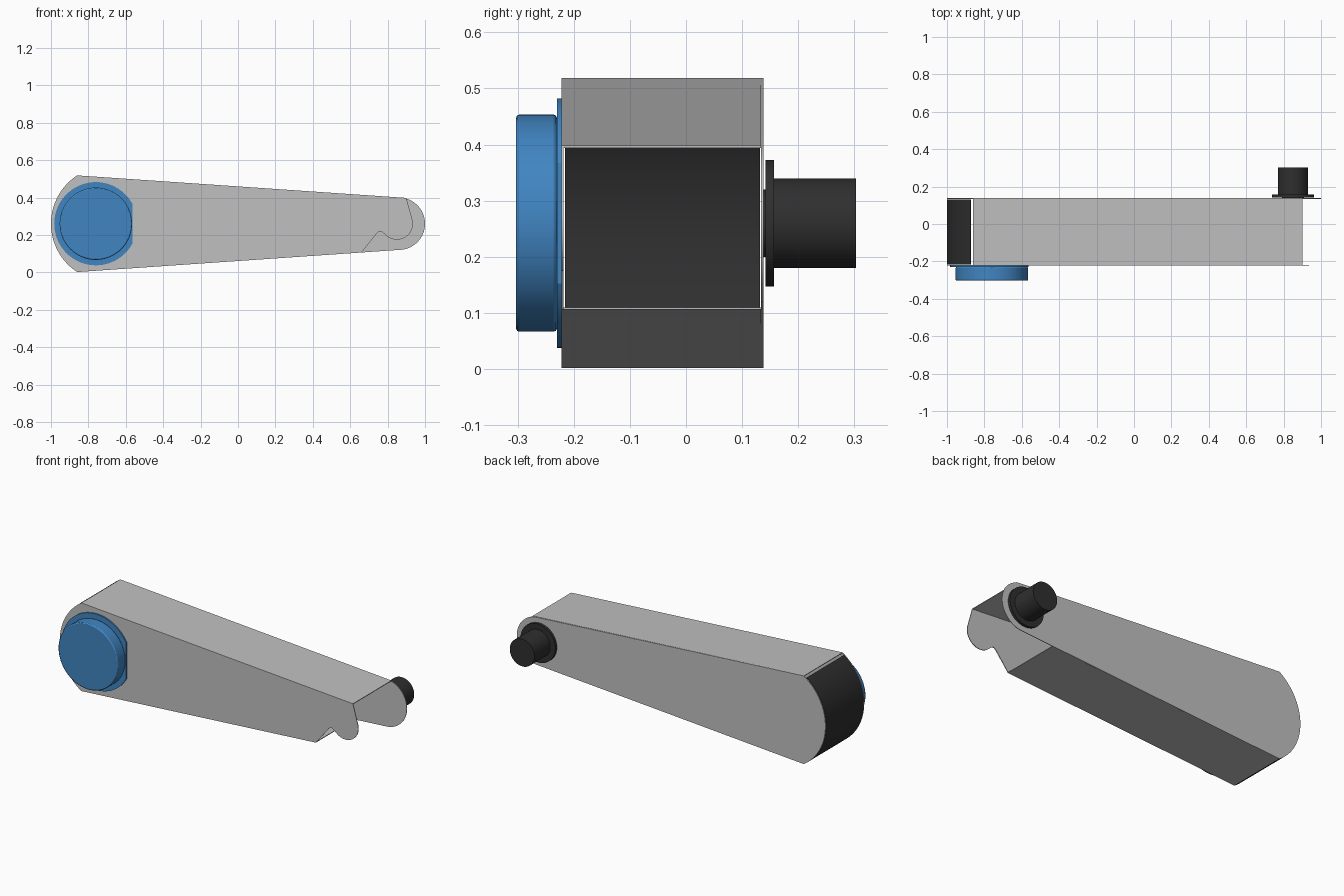
import bpy, bmesh, math

if "Cube" in bpy.data.objects:
    bpy.data.objects.remove(bpy.data.objects["Cube"])

def material(name, rgb):
    m = bpy.data.materials.new(name)
    m.diffuse_color = (*rgb, 1)
    m.use_nodes = True
    m.node_tree.nodes["Principled BSDF"].inputs["Base Color"].default_value = m.diffuse_color
    return m

GREY = material("light_grey", (0.53, 0.53, 0.53))
DARK = material("charcoal", (0.028, 0.028, 0.028))
BLUE = material("blue", (0.052, 0.235, 0.54))

def arc(cx, cz, r, a0, a1, n):
    """Points on an arc in the xz plane, angles in degrees."""
    angles = [math.radians(a0 + (a1 - a0) * i / n) for i in range(n + 1)]
    return [(cx + r * math.cos(a), cz + r * math.sin(a)) for a in angles]

def prism(name, pts, y0, y1, mat, bevel=0):
    """Extrude an xz outline from y0 to y1."""
    bm = bmesh.new()
    face = bm.faces.new([bm.verts.new((x, y0, z)) for x, z in pts])
    ext = bmesh.ops.extrude_face_region(bm, geom=[face])
    verts = [v for v in ext["geom"] if isinstance(v, bmesh.types.BMVert)]
    bmesh.ops.translate(bm, verts=verts, vec=(0, y1 - y0, 0))
    if face not in bm.faces:
        bm.faces.new([v for v in bm.verts if v not in verts])
    bmesh.ops.recalc_face_normals(bm, faces=bm.faces[:])
    mesh = bpy.data.meshes.new(name)
    bm.to_mesh(mesh)
    bm.free()
    obj = bpy.data.objects.new(name, mesh)
    bpy.context.collection.objects.link(obj)
    mesh.materials.append(mat)
    if bevel:
        b = obj.modifiers.new("edge", 'BEVEL')
        b.width = bevel
        b.segments = 2
        b.limit_method = 'ANGLE'
        b.angle_limit = math.radians(40)
    bpy.ops.object.select_all(action='DESELECT')
    obj.select_set(True)
    bpy.context.view_layer.objects.active = obj
    bpy.ops.object.shade_smooth_by_angle(angle=math.radians(30))
    return obj

def disc(name, x, z, r, y0, y1, mat, bevel=0):
    return prism(name, arc(x, z, r, 0, 360, 64)[:-1], y0, y1, mat, bevel)

T = 0.004                       # sheet thickness
Y0, Y1 = -0.222, 0.138          # outer faces of the side plates
CX, CZ, R, HALF = -0.692, 0.26, 0.308, 57
rear_arc = arc(CX, CZ, R, 180 - HALF, 180 + HALF, 40)
top_l, bot_l = rear_arc[0], rear_arc[-1]
top_r, bot_r = (0.90, 0.398), (0.66, 0.106)

# Side plates: the back one ends in a full round, the front one in a hook
prism("back_plate", rear_arc + arc(0.86, 0.26, 0.14, -90, 78, 32), Y1 - T, Y1, GREY)
hook = [bot_r, (0.742, 0.208), (0.75, 0.217), (0.762, 0.22), (0.773, 0.214)]
prism("front_plate", rear_arc + hook + arc(0.85, 0.26, 0.085, -135, 15, 24) + [top_r],
      Y0, Y0 + T, GREY)

# Top and bottom sheets
def sheet(name, a, b, dz):
    prism(name, [a, b, (b[0], b[1] + dz), (a[0], a[1] + dz)], Y0 + T, Y1 - T, GREY)

sheet("top_sheet", top_l, top_r, -T)
sheet("bottom_sheet", bot_l, bot_r, T)

# Curved dark panel closing the wide end, with a small gap all round
prism("end_panel", arc(CX, CZ, R, 126, 234, 40) + arc(CX, CZ, R - T, 234, 126, 40),
      Y0 + T + 0.002, Y1 - T - 0.002, DARK)

# Blue knob on the front: flange with a flat side, then a round cap
flat = math.degrees(math.acos(0.195 / 0.2225))
prism("knob_flange", arc(-0.76, 0.26, 0.2225, flat, 360 - flat, 64), -0.230, Y0, BLUE)
disc("knob_cap", -0.76, 0.26, 0.1935, -0.303, -0.230, BLUE, 0.006)

# Dark pin on the back
disc("pin_neck", 0.85, 0.26, 0.06, Y1, 0.142, DARK)
disc("pin_flange", 0.85, 0.26, 0.113, 0.142, 0.157, DARK)
disc("pin", 0.85, 0.26, 0.08, 0.157, 0.303, DARK)
